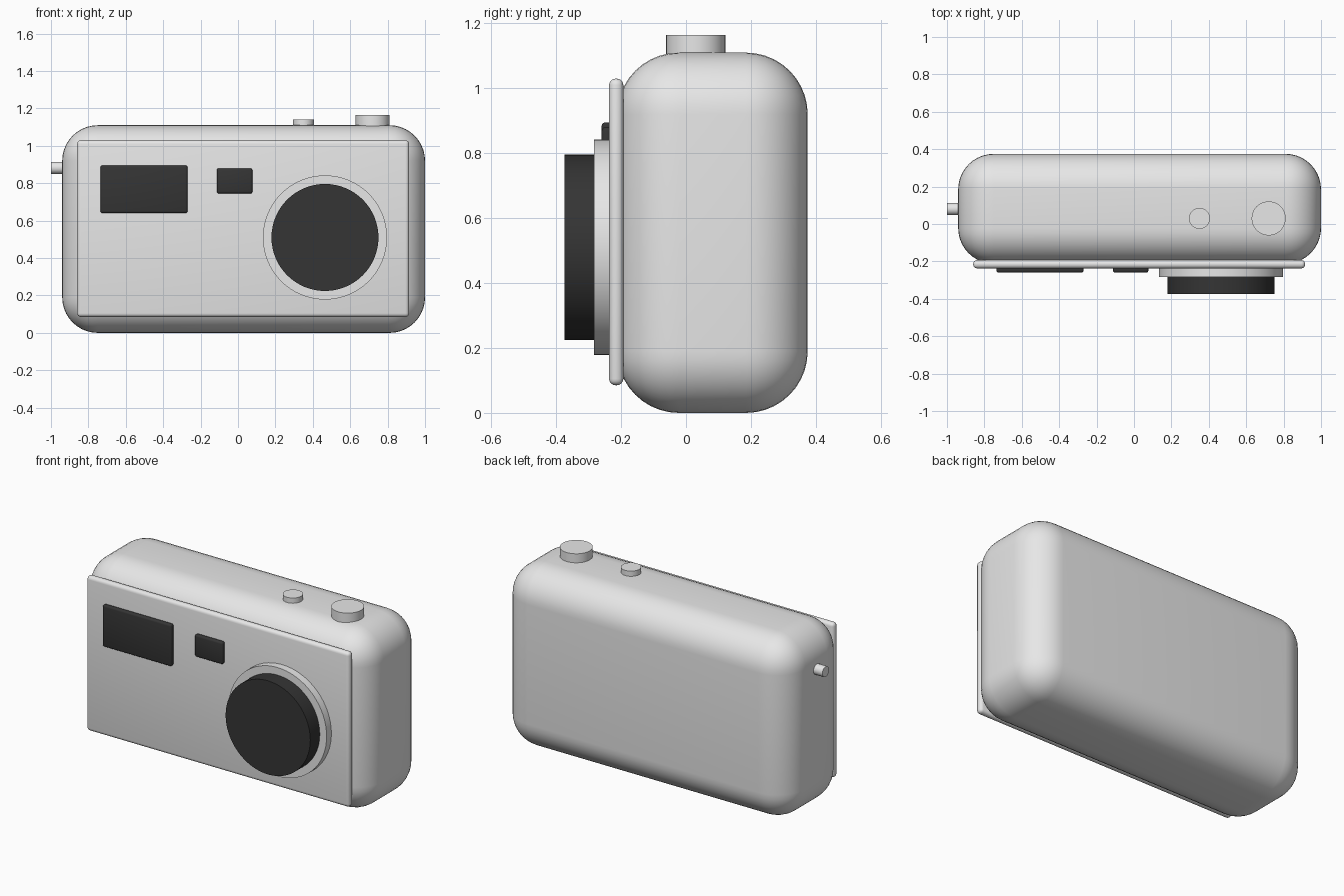
import bpy
import math
from mathutils import Vector

old = bpy.data.objects.get("Cube")
if old:
    bpy.data.objects.remove(old, do_unlink=True)


def material(name, value):
    m = bpy.data.materials.new(name)
    m.use_nodes = True
    colour = (value, value, value, 1)
    m.diffuse_color = colour
    m.node_tree.nodes["Principled BSDF"].inputs["Base Color"].default_value = colour
    return m


silver = material("silver grey", 0.8)
black = material("soft black", 0.035)


def finish(obj, name, mat):
    obj.name = obj.data.name = name
    obj.data.materials.append(mat)
    bpy.ops.object.shade_smooth_by_angle(angle=math.radians(35))


def rounded_box(name, low, high, radius, segments, mat):
    """Box between two corners with all edges rounded."""
    low, high = Vector(low), Vector(high)
    bpy.ops.mesh.primitive_cube_add(size=1, location=(low + high) / 2)
    obj = bpy.context.object
    obj.scale = high - low
    bpy.ops.object.transform_apply(location=False, rotation=False, scale=True)
    bevel = obj.modifiers.new("Rounding", "BEVEL")
    bevel.width, bevel.segments = radius, segments
    bevel.limit_method = "NONE"
    bpy.ops.object.modifier_apply(modifier=bevel.name)
    finish(obj, name, mat)


def cylinder(name, start, end, radius, mat, sides=48):
    """Cylinder running from one end centre to the other."""
    start, end = Vector(start), Vector(end)
    axis = end - start
    bpy.ops.mesh.primitive_cylinder_add(
        vertices=sides, radius=radius, depth=axis.length, location=(start + end) / 2,
        rotation=axis.to_track_quat("Z", "Y").to_euler())
    finish(bpy.context.object, name, mat)


# Body and front plate
rounded_box("body", (-0.94, -0.212, 0), (1, 0.375, 1.11), 0.19, 10, silver)
rounded_box("front_plate", (-0.86, -0.237, 0.085), (0.915, -0.193, 1.03), 0.02, 4, silver)

# Flash and viewfinder windows
rounded_box("flash_window", (-0.735, -0.26, 0.64), (-0.27, -0.23, 0.895), 0.011, 3, black)
rounded_box("viewfinder_window", (-0.113, -0.26, 0.745), (0.077, -0.23, 0.88), 0.011, 3, black)

# Lens
cylinder("lens_ring", (0.465, -0.2, 0.51), (0.465, -0.283, 0.51), 0.332, silver, 64)
cylinder("lens_barrel", (0.465, -0.25, 0.51), (0.465, -0.375, 0.51), 0.286, black, 64)

# Top buttons and side strap pin
cylinder("shutter_button", (0.72, 0.03, 1.05), (0.72, 0.03, 1.165), 0.091, silver)
cylinder("power_button", (0.35, 0.03, 1.05), (0.35, 0.03, 1.142), 0.056, silver)
cylinder("strap_pin", (-0.9, 0.08, 0.882), (-1, 0.08, 0.882), 0.032, silver, 32)
